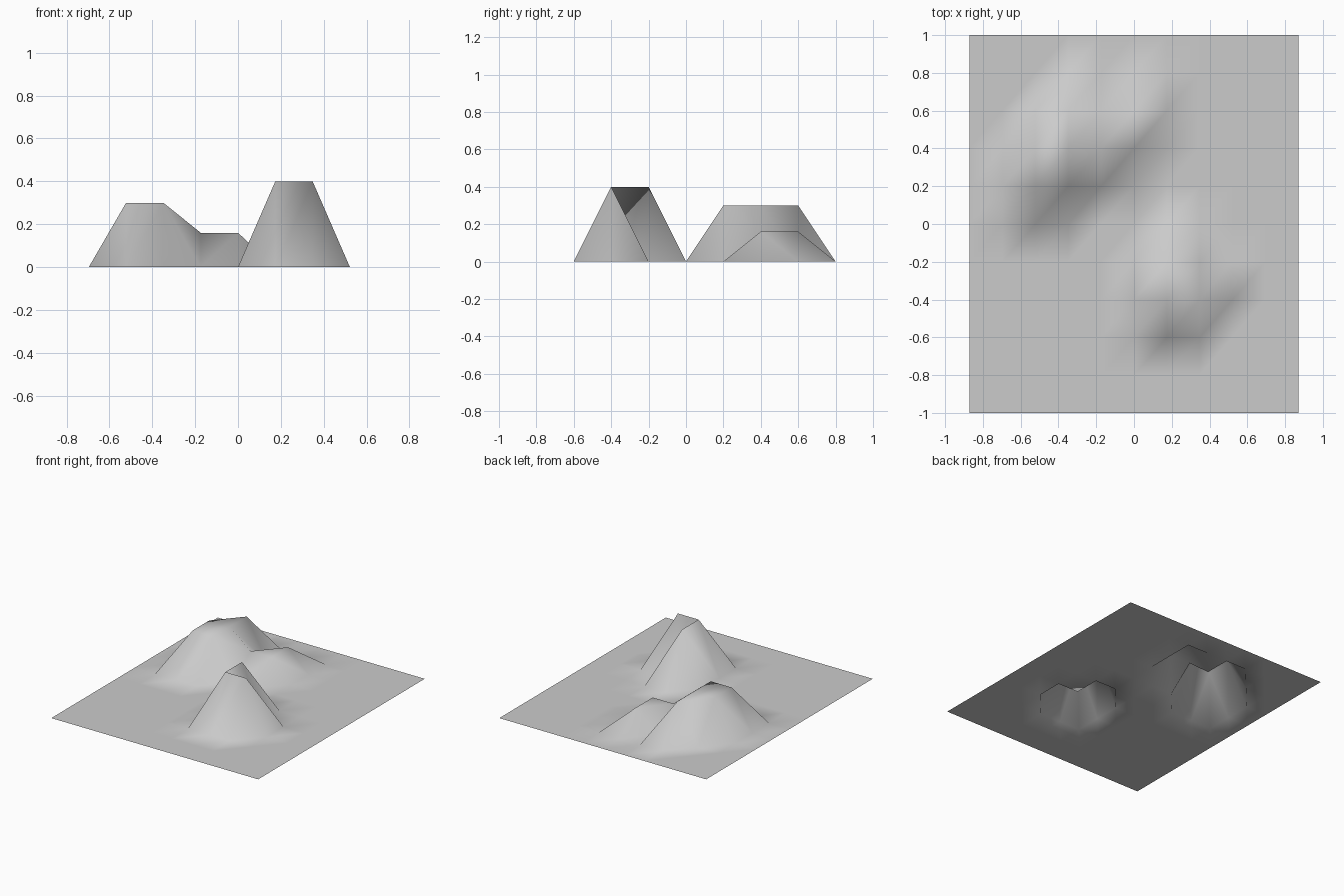
import bpy
import bmesh

cube = bpy.data.objects.get("Cube")
if cube:
    bpy.data.objects.remove(cube, do_unlink=True)

# Ground colour
mat = bpy.data.materials.new("light_grey")
mat.use_nodes = True
grey = (0.6, 0.6, 0.6, 1.0)
mat.diffuse_color = grey
mat.node_tree.nodes["Principled BSDF"].inputs["Base Color"].default_value = grey

# Hills: height, then the grid points raised to it
HALF = 5
STEP_X, STEP_Y = 0.174, 0.2
hills = (
    (0.30, ((-3, 1), (-2, 1), (-3, 2), (-2, 2), (-2, 3))),   # broad hill
    (0.16, ((-1, 2), (0, 2), (0, 3))),                       # low shoulder
    (0.40, ((1, -2), (2, -2), (1, -1))),                     # steep hill
)
height = {point: z for z, points in hills for point in points}

# Terrain sheet with one diagonal direction throughout
bm = bmesh.new()
span = range(-HALF, HALF + 1)
grid = {(i, j): bm.verts.new((i * STEP_X, j * STEP_Y, height.get((i, j), 0.0)))
        for i in span for j in span}
for i in span[:-1]:
    for j in span[:-1]:
        a, b = grid[i, j], grid[i + 1, j]
        c, d = grid[i + 1, j + 1], grid[i, j + 1]
        bm.faces.new((a, b, c))
        bm.faces.new((a, c, d))
for face in bm.faces:
    face.smooth = True

mesh = bpy.data.meshes.new("terrain")
bm.to_mesh(mesh)
bm.free()
mesh.materials.append(mat)
terrain = bpy.data.objects.new("terrain", mesh)
bpy.context.collection.objects.link(terrain)
